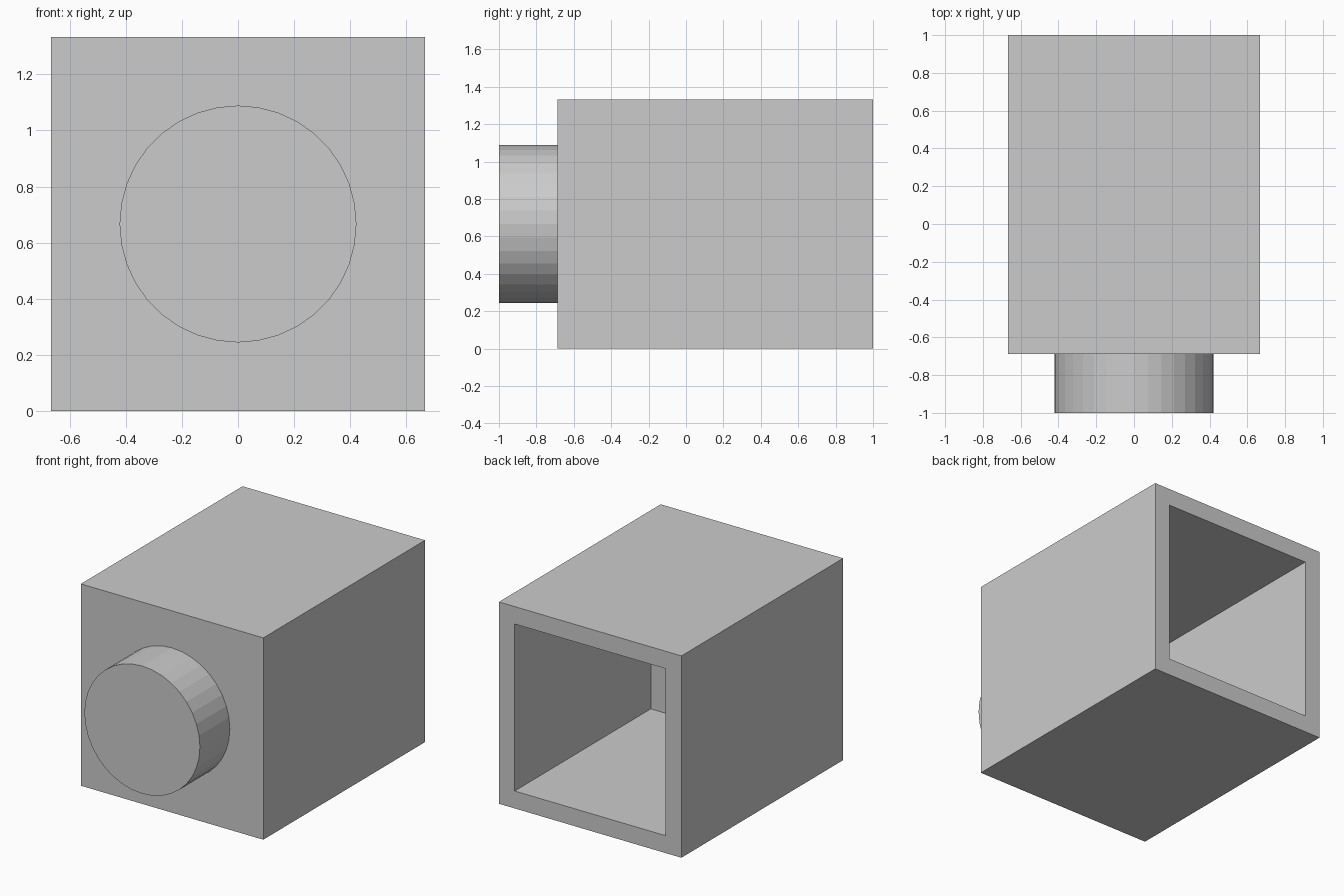
import bpy, bmesh, math
from mathutils import Matrix, Vector

if "Cube" in bpy.data.objects:
    bpy.data.objects.remove(bpy.data.objects["Cube"])

HALF = 0.6665         # half width and half height of the housing
FRONT, BACK = -0.688, 1.0
WALL, CAVITY = 0.115, 1.42
RADIUS, SIDES = 0.422, 36


def add_object(name, bm):
    bmesh.ops.recalc_face_normals(bm, faces=bm.faces)
    mesh = bpy.data.meshes.new(name)
    bm.to_mesh(mesh)
    bm.free()
    obj = bpy.data.objects.new(name, mesh)
    bpy.context.collection.objects.link(obj)
    return obj


# Square housing with a deep cavity opening at the back
bm = bmesh.new()
place = Matrix.Translation((0, (FRONT + BACK) / 2, HALF)) @ Matrix.Diagonal((2 * HALF, BACK - FRONT, 2 * HALF, 1))
bmesh.ops.create_cube(bm, size=1, matrix=place)
bm.normal_update()
mouth = max(bm.faces, key=lambda f: f.calc_center_median().y)
bmesh.ops.inset_region(bm, faces=[mouth], thickness=WALL, use_even_offset=True)
pocket = bmesh.ops.extrude_discrete_faces(bm, faces=[mouth])["faces"][0]
bmesh.ops.translate(bm, verts=pocket.verts, vec=Vector((0, -CAVITY, 0)))
add_object("housing", bm)

# Round spigot on the front, its base seated just inside the front wall
bm = bmesh.new()
start, end = -1.0, FRONT + 0.01
place = Matrix.Translation((0, (start + end) / 2, HALF)) @ Matrix.Rotation(math.pi / 2, 4, "X")
bmesh.ops.create_cone(bm, cap_ends=True, segments=SIDES, radius1=RADIUS,
                      radius2=RADIUS, depth=end - start, matrix=place)
add_object("front_spigot", bm)
